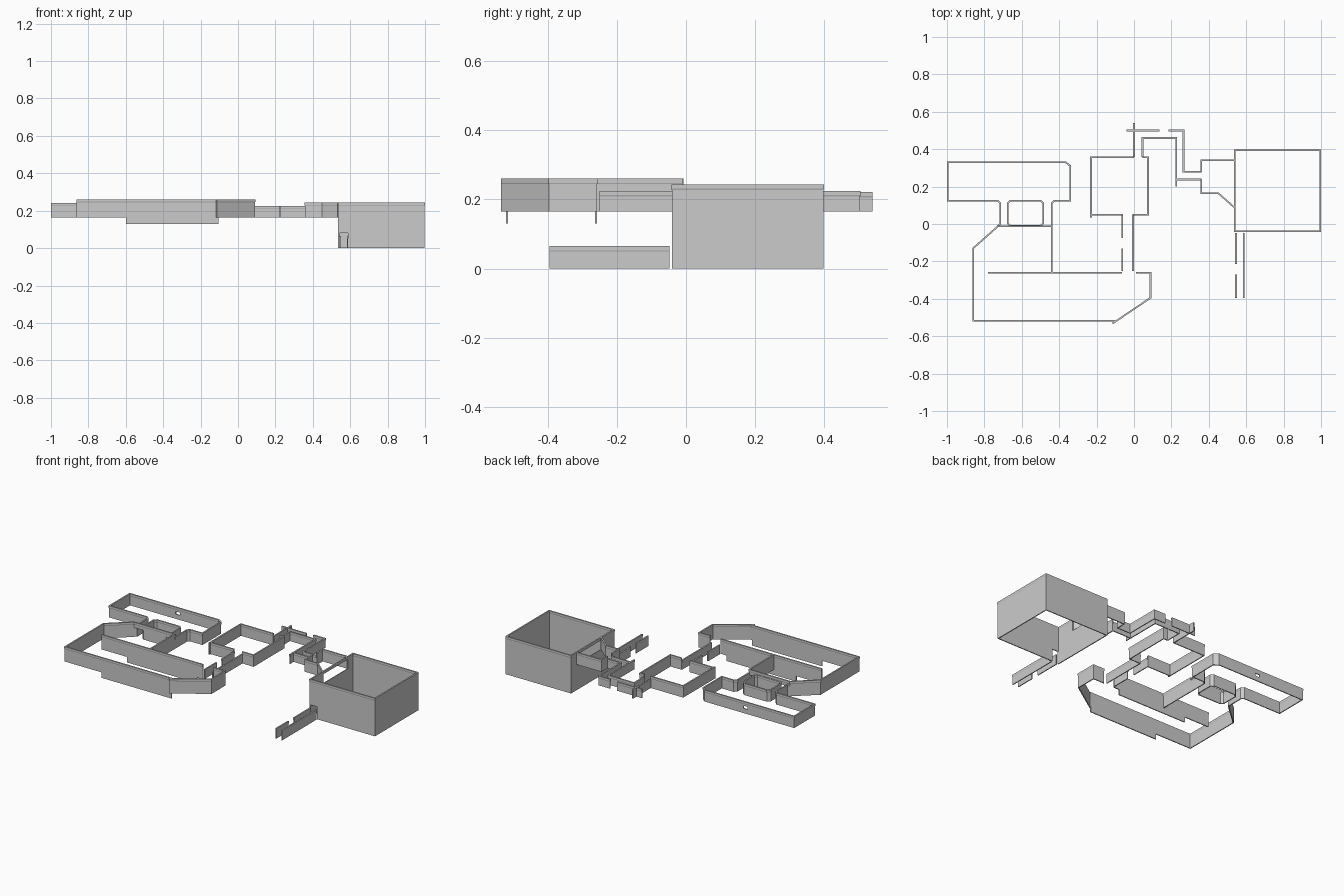
import bpy, bmesh
from mathutils import Vector

if "Cube" in bpy.data.objects:
    bpy.data.objects.remove(bpy.data.objects["Cube"])

T = 0.003      # half wall thickness
LIP = 0.0045   # half thickness of the top trim


def wall(name, pts, z0, z1, closed=False, trim=True):
    """Sweep a thin wall section along a mitred floor-plan polyline."""
    p = [Vector(q) for q in pts]
    n = len(p)
    if trim:
        a, b = z1 - 0.016, z1 - 0.012
        sec = [(-T, z0), (T, z0), (T, a), (LIP, b), (LIP, z1), (-LIP, z1), (-LIP, b), (-T, a)]
    else:
        sec = [(-T, z0), (T, z0), (T, z1), (-T, z1)]
    bm = bmesh.new()
    rings = []
    for i in range(n):
        d1 = (p[i] - p[i - 1]).normalized() if closed or i > 0 else None
        d2 = (p[(i + 1) % n] - p[i]).normalized() if closed or i < n - 1 else None
        d1 = d1 or d2
        d2 = d2 or d1
        n1, n2 = Vector((-d1.y, d1.x)), Vector((-d2.y, d2.x))
        m = (n1 + n2) / (1 + n1.dot(n2))
        rings.append([bm.verts.new((p[i].x + m.x * o, p[i].y + m.y * o, z)) for o, z in sec])
    k = len(sec)
    for i in range(n if closed else n - 1):
        r, s = rings[i], rings[(i + 1) % n]
        for j in range(k):
            bm.faces.new((r[j], s[j], s[(j + 1) % k], r[(j + 1) % k]))
    if not closed:
        bm.faces.new(rings[0])
        bm.faces.new(rings[-1][::-1])
    bmesh.ops.recalc_face_normals(bm, faces=bm.faces)
    me = bpy.data.meshes.new(name)
    bm.to_mesh(me)
    bm.free()
    ob = bpy.data.objects.new(name, me)
    bpy.context.collection.objects.link(ob)
    return ob


F = 0.165      # main floor level

# Upper left room, with side walls of the two short passages
L, R, B, K = -0.996, -0.34, 0.125, 0.33
wall("west_room_wall", [(-0.67, K), (L, K), (L, B), (-0.73, B), (-0.715, 0.11),
                        (-0.715, 0.0), (-0.73, -0.012)], F, 0.24)
wall("west_room_east_wall", [(-0.64, K), (R - 0.025, K), (R, K - 0.02), (R, B),
                             (-0.425, B), (-0.44, 0.11), (-0.44, -0.01)], F, 0.24)
wall("window_sill", [(-0.67, K), (-0.64, K)], F, 0.195, trim=False)
wall("window_head", [(-0.67, K), (-0.64, K)], 0.212, 0.24)

# Rounded pillar block between the passages
x0, x1, y0, y1, c = -0.675, -0.485, -0.01, 0.125, 0.015
wall("passage_pillar", [(x0 + c, y0), (x1 - c, y0), (x1, y0 + c), (x1, y1 - c),
                        (x1 - c, y1), (x0 + c, y1), (x0, y1 - c), (x0, y0 + c)], F, 0.24, True)
wall("passage_lintel", [(-0.73, -0.012), (-0.44, -0.012)], 0.225, 0.26)

# Large lower left hall
wall("hall_outer_wall", [(-0.725, -0.01), (-0.86, -0.13), (-0.86, -0.518), (-0.10, -0.518)], F, 0.26)
wall("hall_inner_wall", [(-0.44, -0.01), (-0.44, -0.26)], F, 0.26)
wall("hall_middle_wall", [(-0.78, -0.26), (-0.065, -0.26)], F, 0.26)
wall("hall_east_wall", [(-0.115, -0.532), (0.088, -0.395), (0.088, -0.26), (0.01, -0.26)], F, 0.26)
for nm, y in (("front", -0.518), ("middle", -0.26)):
    wall("sunken_skirt_" + nm, [(-0.6, y), (-0.105, y)], 0.13, F, trim=False)

# Corridor between hall and central room
for i, (ya, yb) in enumerate(((-0.075, 0.05), (-0.25, -0.13))):
    wall("hall_corridor_west_%d" % i, [(-0.062, ya), (-0.062, yb)], F, 0.225)
wall("hall_corridor_east", [(-0.005, -0.25), (-0.005, 0.05)], F, 0.225)

# Central room
wall("central_room_west", [(-0.062, 0.05), (-0.23, 0.05), (-0.23, 0.357), (0.0, 0.357)], F, 0.24)
wall("central_room_east", [(-0.005, 0.05), (0.075, 0.05), (0.075, 0.357), (0.045, 0.357)], F, 0.24)
wall("central_room_stub", [(-0.23, 0.035), (-0.23, 0.05)], F, 0.24)

# Winding corridor to the tall room
wall("north_corridor_west", [(0.0, 0.357), (0.0, 0.54)], F, 0.222)
wall("north_corridor_end", [(-0.04, 0.5), (0.135, 0.5)], F, 0.222)
wall("winding_corridor_outer", [(0.185, 0.5), (0.265, 0.5), (0.265, 0.28), (0.36, 0.28)], F, 0.225)
wall("winding_corridor_inner", [(0.045, 0.357), (0.045, 0.46), (0.226, 0.46), (0.226, 0.2)], F, 0.225)
wall("winding_corridor_south", [(0.226, 0.238), (0.36, 0.238)], F, 0.225)
wall("lobby_north", [(0.36, 0.28), (0.36, 0.34), (0.535, 0.34)], F, 0.243)
wall("lobby_south", [(0.36, 0.238), (0.36, 0.165), (0.45, 0.165), (0.535, 0.09)], F, 0.243)

# Tall room with a raised doorway on the left and a low doorway in front
L, R, B, K = 0.538, 0.995, -0.038, 0.394
wall("tall_room_wall", [(0.588, B), (R, B), (R, K), (L, K), (L, 0.34)], 0, 0.243)
wall("tall_room_west_wall", [(L, 0.09), (L, B), (0.543, B)], 0, 0.243)
wall("lobby_door_base", [(L, 0.09), (L, 0.34)], 0, F, trim=False)
wall("lobby_door_head", [(L, 0.09), (L, 0.34)], 0.225, 0.243)
wall("exit_door_head", [(0.543, B), (0.588, B)], 0.08, 0.243)

# Low exit passage
wall("exit_passage_east", [(0.586, -0.048), (0.586, -0.395)], 0, 0.065)
wall("exit_passage_west_0", [(0.545, -0.048), (0.545, -0.215)], 0, 0.065)
wall("exit_passage_west_1", [(0.545, -0.27), (0.545, -0.395)], 0, 0.065)
